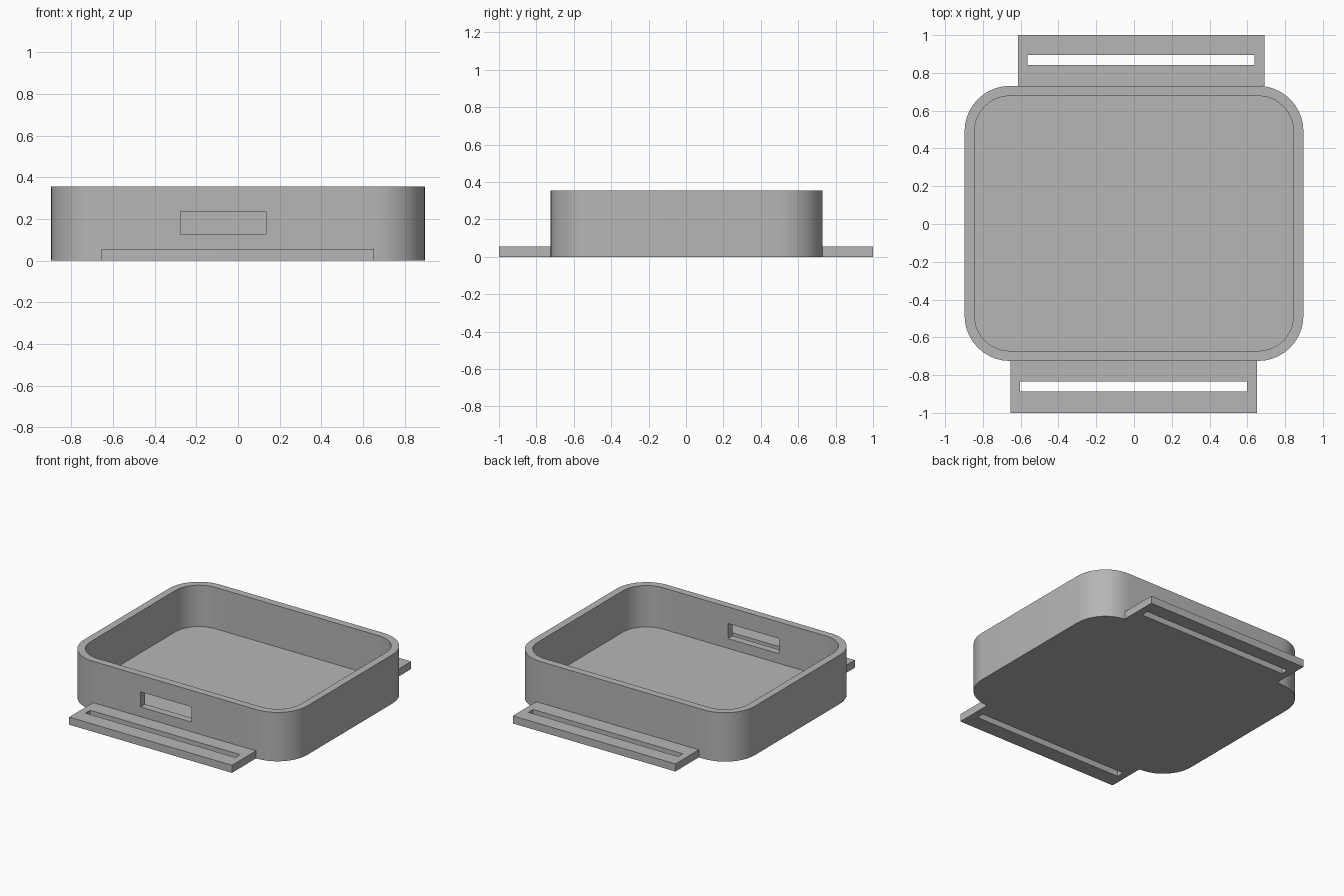
import bpy
import bmesh
from math import cos, sin, pi, radians

cube = bpy.data.objects.get("Cube")
if cube:
    bpy.data.objects.remove(cube)

# Single grey plastic
GREY = (0.47, 0.47, 0.47, 1)
plastic = bpy.data.materials.new("grey_plastic")
plastic.use_nodes = True
plastic.diffuse_color = GREY
plastic.node_tree.nodes["Principled BSDF"].inputs["Base Color"].default_value = GREY

HEIGHT, WALL, BASE = 0.355, 0.053, 0.055
HALF_X, BACK, FRONT, RADIUS = 0.897, 0.731, -0.725, 0.24


def rectangle(x0, x1, y0, y1):
    return [(x0, y0), (x1, y0), (x1, y1), (x0, y1)]


def rounded(x0, x1, y0, y1, r, steps=10):
    centres = [(x1 - r, y1 - r), (x0 + r, y1 - r), (x0 + r, y0 + r), (x1 - r, y0 + r)]
    return [(cx + r * cos((q + i / steps) * pi / 2), cy + r * sin((q + i / steps) * pi / 2))
            for q, (cx, cy) in enumerate(centres) for i in range(steps + 1)]


def prism(name, outline, z0, z1):
    """Extrude a closed outline from z0 to z1."""
    bm = bmesh.new()
    face = bm.faces.new([bm.verts.new((x, y, z0)) for x, y in outline])
    top = bmesh.ops.extrude_face_region(bm, geom=[face])["geom"]
    moved = [v for v in top if isinstance(v, bmesh.types.BMVert)]
    bmesh.ops.translate(bm, verts=moved, vec=(0, 0, z1 - z0))
    bmesh.ops.recalc_face_normals(bm, faces=bm.faces)
    mesh = bpy.data.meshes.new(name)
    bm.to_mesh(mesh)
    bm.free()
    mesh.materials.append(plastic)
    obj = bpy.data.objects.new(name, mesh)
    bpy.context.collection.objects.link(obj)
    return obj


def activate(obj):
    bpy.ops.object.select_all(action="DESELECT")
    obj.select_set(True)
    bpy.context.view_layer.objects.active = obj


def cut(obj, cutter):
    """Subtract the cutter, then discard it."""
    mod = obj.modifiers.new("cut", "BOOLEAN")
    mod.operation, mod.solver, mod.object = "DIFFERENCE", "EXACT", cutter
    activate(obj)
    bpy.ops.object.modifier_apply(modifier=mod.name)
    bpy.data.objects.remove(cutter)


# Open tray with rounded corners
case = prism("case", rounded(-HALF_X, HALF_X, FRONT, BACK, RADIUS), 0, HEIGHT)
cut(case, prism("cavity", rounded(-HALF_X + WALL, HALF_X - WALL, FRONT + WALL, BACK - WALL,
                                  RADIUS - WALL), BASE, HEIGHT + 0.1))

# Port opening through the front wall
cut(case, prism("port", rectangle(-0.275, 0.135, FRONT - 0.1, FRONT + 0.1), 0.125, 0.235))
activate(case)
bpy.ops.object.shade_smooth_by_angle(angle=radians(30))

# Slotted strap tabs, offset sideways from each other
for name, x0, x1, y0, y1, s0, s1 in (
        ("front_strap_tab", -0.655, 0.652, -1, FRONT, -0.887, -0.833),
        ("back_strap_tab", -0.615, 0.69, BACK, 1, 0.842, 0.896)):
    tab = prism(name, rectangle(x0, x1, y0, y1), 0, BASE)
    cut(tab, prism("slot", rectangle(x0 + 0.052, x1 - 0.053, s0, s1), -0.1, 0.2))
